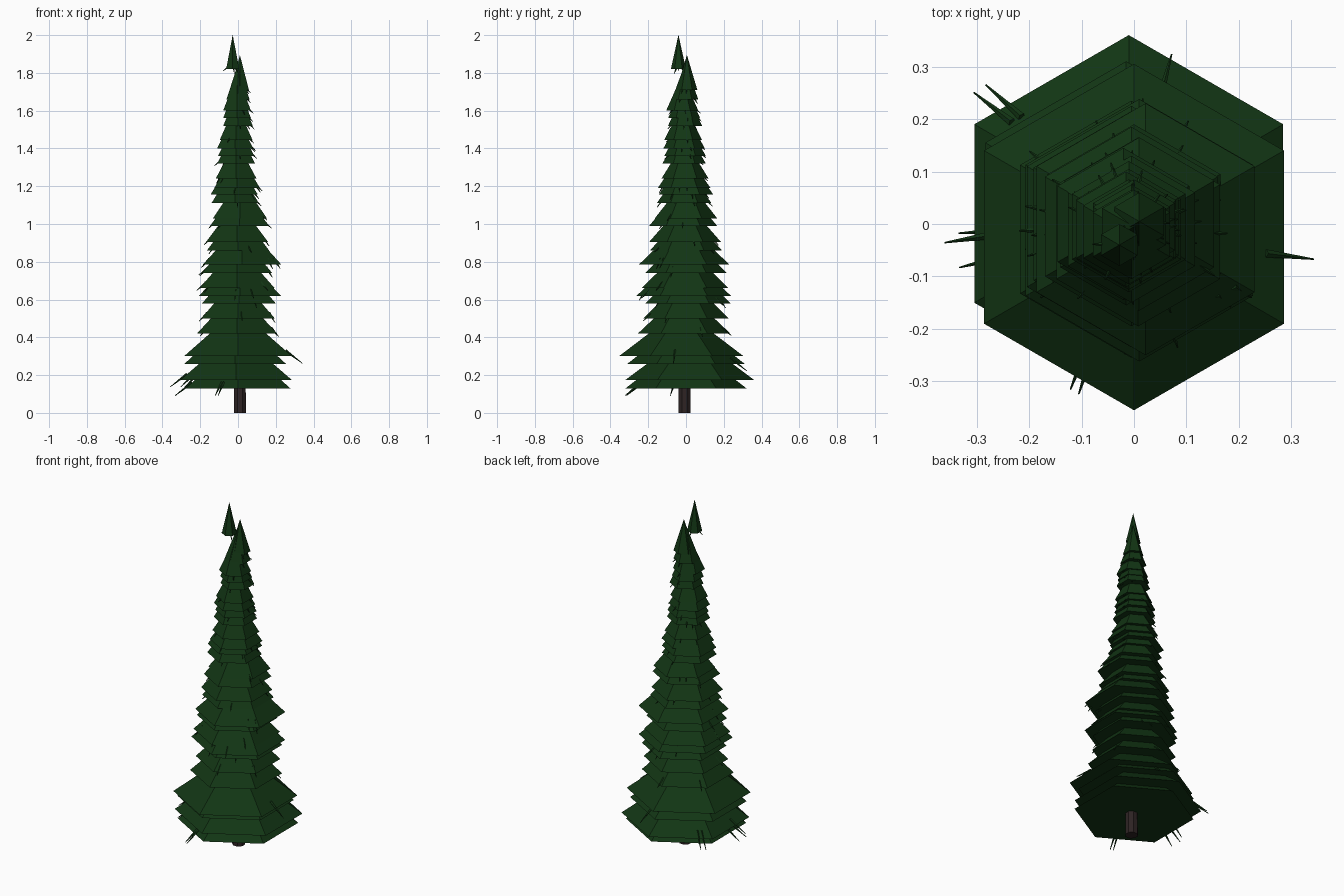
import bpy, math, random
from mathutils import Vector, Matrix

random.seed(4)

def material(name, rgb):
    m = bpy.data.materials.new(name)
    m.diffuse_color = (*rgb, 1)
    return m

GREEN = material("needle green", (0.006, 0.036, 0.007))
BARK = material("dark bark", (0.027, 0.017, 0.017))

def cone(name, sides, r1, r2, base, direction, length, mat, turn=0.0):
    """Cone whose base centre sits at base and whose axis runs along direction."""
    bpy.ops.mesh.primitive_cone_add(vertices=sides, radius1=r1, radius2=r2, depth=length)
    o = bpy.context.object
    o.name = name
    q = Vector(direction).to_track_quat('Z', 'Y').to_matrix().to_4x4() if direction else Matrix()
    o.data.transform(Matrix.Translation(base) @ q @ Matrix.Rotation(turn, 4, 'Z')
                     @ Matrix.Translation((0, 0, length / 2)))
    o.data.materials.append(mat)
    return o

# Trunk
cone("trunk", 8, 0.035, 0.012, (0.01, -0.008, 0), None, 1.75, BARK, math.pi / 8)

# Hexagonal branch tiers: base height, corner radius, centre x, centre y
TIERS = [
    (0.13, 0.32, 0.0, 0.0), (0.175, 0.34, -0.01, 0.02), (0.26, 0.31, -0.015, 0.0),
    (0.30, 0.33, 0.0, -0.025), (0.42, 0.245, -0.005, -0.01), (0.50, 0.225, 0.0, 0.0),
    (0.58, 0.225, 0.005, 0.01), (0.62, 0.25, 0.01, -0.012), (0.66, 0.23, -0.005, -0.005),
    (0.74, 0.215, -0.005, 0.0), (0.785, 0.24, 0.022, -0.01), (0.86, 0.19, 0.0, 0.0),
    (0.905, 0.19, -0.005, -0.005), (0.99, 0.18, 0.008, -0.015), (1.03, 0.165, 0.01, 0.0),
    (1.11, 0.145, -0.015, -0.01), (1.155, 0.145, -0.02, 0.0), (1.19, 0.14, -0.005, -0.01),
    (1.24, 0.125, -0.01, -0.005), (1.32, 0.115, -0.01, -0.01), (1.36, 0.11, -0.01, -0.005),
    (1.40, 0.11, -0.015, -0.01), (1.445, 0.10, -0.01, -0.015), (1.52, 0.09, 0.0, -0.005),
    (1.56, 0.085, -0.005, -0.01), (1.60, 0.085, -0.005, -0.02), (1.66, 0.07, 0.0, -0.005),
    (1.71, 0.055, 0.01, 0.005), (1.82, 0.04, -0.028, -0.04),
]
for i, (z, r, x, y) in enumerate(TIERS):
    cone(f"branch_tier_{i + 1}", 6, r, 0.0, (x, y, z), None, 0.172 + 0.24 * r, GREEN)

# Thin drooping twigs poking out of the tier rims
def twig(i, x, y, z, r, angle, reach, drop):
    d = Vector((math.cos(angle), math.sin(angle), -drop))
    # distance to the flat hexagon side in this direction
    a = (angle + math.pi / 6) % (math.pi / 3) - math.pi / 6
    rim = r * 0.866 / math.cos(a)
    start = Vector((x, y, z + 0.03)) + Vector((d.x, d.y, 0)) * (rim - 0.035)
    cone(f"twig_{i}", 5, 0.008, 0.0015, start, d, reach, GREEN)

n = 0
for z, r, x, y in TIERS[4:]:
    for k in range(3):
        n += 1
        twig(n, x, y, z, r, random.uniform(0, math.tau), 0.065, random.uniform(0.7, 1.6))

# Longer twigs on the lowest tiers (tier, heading in degrees)
for t, heading in ((0, 183), (0, 194), (1, 189), (3, -7), (1, 138), (1, 142),
                   (0, 249), (0, 252), (2, 75)):
    n += 1
    z, r, x, y = TIERS[t]
    twig(n, x, y, z, r, math.radians(heading), 0.115, 0.75)

# Small tufts hanging at the leader
for a in (0.6, 2.4, 4.0, 5.3):
    n += 1
    twig(n, -0.028, -0.04, 1.84, 0.04, a, 0.055, 2.2)
